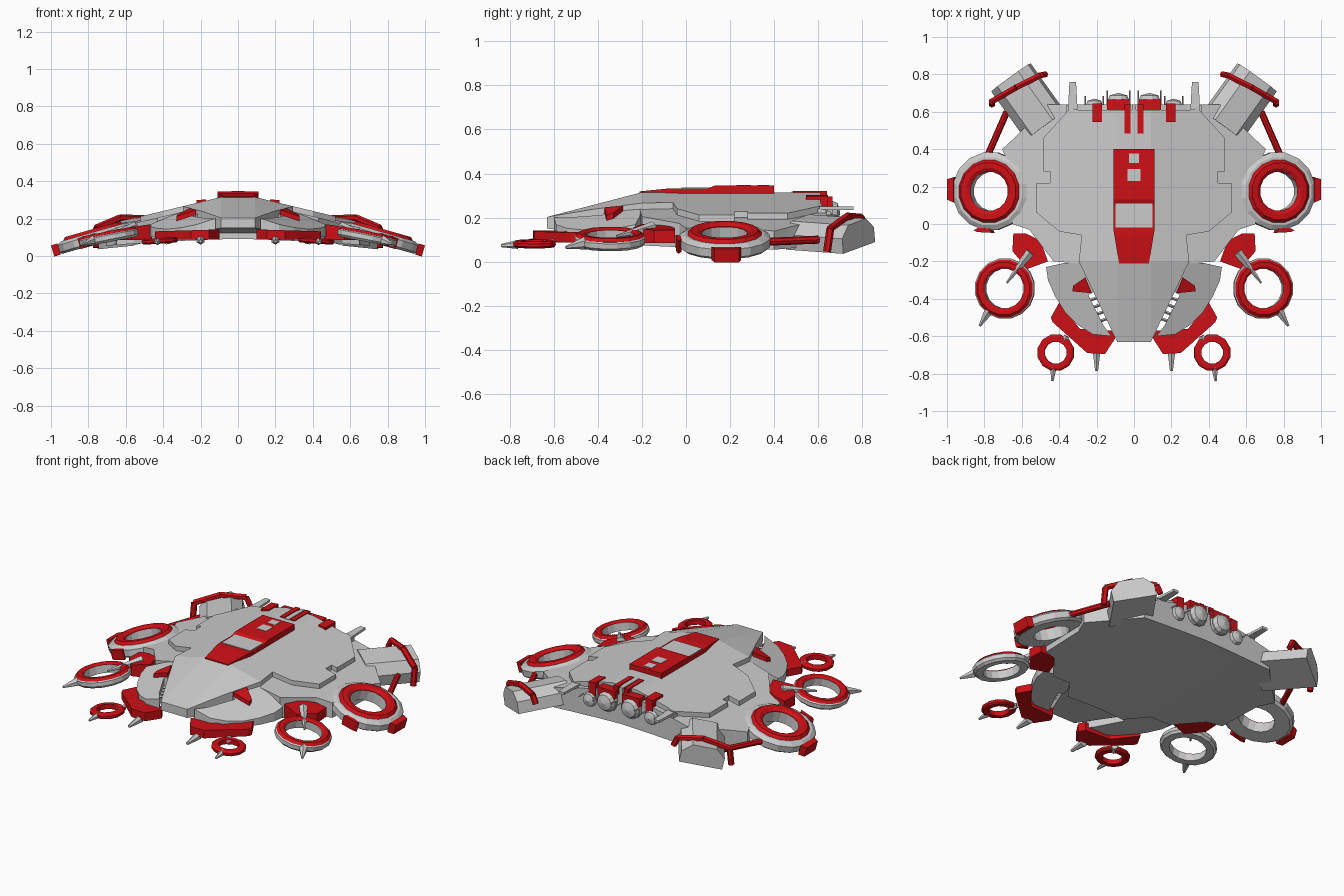
import bpy, bmesh, math
from mathutils import Vector, Matrix

if "Cube" in bpy.data.objects:
    bpy.data.objects.remove(bpy.data.objects["Cube"])

RED = bpy.data.materials.new("red_paint")
RED.diffuse_color = (0.62, 0.005, 0.008, 1)
RED.use_nodes = True
RED.node_tree.nodes["Principled BSDF"].inputs["Base Color"].default_value = RED.diffuse_color
GREY = None


def finish(bm, name, mat=None):
    bmesh.ops.remove_doubles(bm, verts=bm.verts, dist=1e-5)
    bmesh.ops.recalc_face_normals(bm, faces=bm.faces)
    me = bpy.data.meshes.new(name)
    bm.to_mesh(me)
    bm.free()
    ob = bpy.data.objects.new(name, me)
    bpy.context.collection.objects.link(ob)
    if mat:
        me.materials.append(mat)
    ob.modifiers.new("mirror", 'MIRROR').use_clip = True
    return ob


def slab(name, outline, top, bot, mat=GREY, cuts=(), M=None):
    """Right-half outline raised between two heights (numbers or functions), mirrored."""
    zt = top if callable(top) else lambda x, y: top
    zb = bot if callable(bot) else lambda x, y: bot
    bm = bmesh.new()
    bm.faces.new([bm.verts.new((x, y, 0)) for x, y in outline])
    for co, no in cuts:
        bmesh.ops.bisect_plane(bm, geom=bm.verts[:] + bm.edges[:] + bm.faces[:],
                               plane_co=(*co, 0), plane_no=(*no, 0))
    low = bm.verts[:]
    ret = bmesh.ops.extrude_face_region(bm, geom=bm.faces[:], use_keep_orig=True)
    high = [g for g in ret["geom"] if isinstance(g, bmesh.types.BMVert)]
    for v in low:
        v.co.z = zb(v.co.x, v.co.y)
    for v in high:
        v.co.z = zt(v.co.x, v.co.y)
    if M is None:   # open the seam on the mirror plane
        seam = [f for f in bm.faces if all(abs(v.co.x) < 1e-5 for v in f.verts)]
        bmesh.ops.delete(bm, geom=seam, context='FACES')
    else:
        bmesh.ops.transform(bm, matrix=M, verts=bm.verts)
    return finish(bm, name, mat)


def lathe(name, prof, M, n=16, mat=GREY):
    """Closed (radius, height) profile turned around local z."""
    bm = bmesh.new()
    rows = []
    for i in range(n):
        a = 2 * math.pi * (i + .5) / n
        rows.append([bm.verts.new(M @ Vector((r * math.cos(a), r * math.sin(a), z))) for r, z in prof])
    k = len(prof)
    for i in range(n):
        a, b = rows[i], rows[(i + 1) % n]
        for j in range(k):
            bm.faces.new((a[j], b[j], b[(j + 1) % k], a[(j + 1) % k]))
    return finish(bm, name, mat)


def bars(name, pts, r1, r2, n=6, mat=GREY):
    """Straight tapering rods joining a run of points."""
    bm = bmesh.new()
    for p, q in zip(pts, pts[1:]):
        p, q = Vector(p), Vector(q)
        d = q - p
        M = Matrix.Translation((p + q) / 2) @ d.to_track_quat('Z', 'Y').to_matrix().to_4x4()
        bmesh.ops.create_cone(bm, cap_ends=True, segments=n, radius1=r1, radius2=r2,
                              depth=d.length, matrix=M)
    return finish(bm, name, mat)


def rect(x0, x1, y0, y1):
    return [(x0, y0), (x1, y0), (x1, y1), (x0, y1)]


# hull: lower body and raised armour deck
def deck_z(x, y):
    ridge = .315 if y > -.2 else .315 + .26 * (y + .2)
    drop = .24 if y > -.2 else .24 + .2 * (y + .2)
    return ridge - drop * max(0, x - .09)


def body_z(x, y):
    return min(.27, .308 - .24 * x) if y > -.25 else .2


def belly(x, y):
    return .092 - .025 * x - .04 * x * x


def cheek_z(x, y):
    return .345 - .36 * x + .25 * (y + .2)


strips = [((x, 0), (1, 0)) for x in (.15, .3, .45, .6)]
slab("lower_hull", [(0, -.34), (.2, -.34), (.3, -.21), (.43, -.2), (.56, -.03), (.65, .0), (.66, .3), (.705, .4),
                    (.64, .46), (.46, .64), (0, .64)], body_z, belly, cuts=strips + [((0, -.2), (0, 1))])
slab("upper_deck", [(0, -.63), (.09, -.63), (.295, -.2), (.28, -.06), (.4, -.04), (.52, .06), (.52, .22), (.45, .22),
                    (.45, .28), (.485, .28), (.485, .46), (.34, .62), (.3, .61), (0, .61)],
     deck_z, lambda x, y: max(.11, .15 - .1 * (y + .63)),
     cuts=[((.09, 0), (1, 0)), ((0, -.2), (0, 1)), ((0, -.42), (0, 1))])
# front cheeks beside the nose, joined by small rungs
slab("cheek", [(.27, -.2), (.38, -.21), (.47, -.23), (.46, -.3), (.42, -.39), (.37, -.47), (.3, -.54), (.22, -.59),
               (.12, -.6), (.165, -.54), (.245, -.38), (.21, -.36)],
     cheek_z, lambda x, y: .12 - .04 * x)
for i in range(4):
    x, y = .148 + i * .0185, -.51 + i * .037
    bars("cheek_rung", [(x - .02, y + .01, .17), (x + .035, y - .01, .17)], .008, .008, 4)
slab("cheek_marker", [(.225, -.37), (.33, -.36), (.325, -.33), (.26, -.285)],
     lambda x, y: cheek_z(x, y) + .025, lambda x, y: cheek_z(x, y) - .01, RED)

# red spine with canopy and hatches
slab("spine_front", [(0, -.21), (.08, -.21), (.11, -.03), (.11, .13), (0, .13)],
     lambda x, y: min(.333, .333 + .1 * (y + .07)), .28, RED, cuts=[((0, -.07), (0, 1))])
slab("spine_rear", rect(0, .11, .1, .4), lambda x, y: .345 if y > .12 else .333, .29, RED,
     cuts=[((0, .13), (0, 1))])
slab("canopy", rect(0, .098, -.02, .12), .337, .3)
slab("front_hatch", rect(0, .034, .23, .295), .347, .3)
slab("rear_hatch", rect(0, .027, .325, .377), .347, .3)

# rear engines
for x, z, r, y in ((.083, .22, .06, .7), (.212, .19, .048, .67)):
    M = Matrix.Translation((x, y, z)) @ Matrix.Rotation(-math.pi / 2, 4, 'X')
    lathe("engine_nozzle", [(.001, .0), (r * .55, -.008), (r * .8, -.012), (r, -.04), (r, -.12), (.001, -.12)], M, 12)
    lathe("engine_collar", [(r, -.05), (r * 1.1, -.05), (r * 1.1, -.035), (r, -.035)], M, 12)
    for k in (-1, 1):
        bars("engine_pin", [(x + k * r, .6, z + .02), (x + k * r, y + .015, z + .02)], .005, .004, 4)
slab("inner_engine_cowl", rect(.025, .145, .61, .665), .295, .24, RED)
slab("inner_cowl_strip", rect(.02, .05, .485, .64), .32, .25, RED)
slab("outer_engine_cowl", rect(.172, .222, .545, .645), lambda x, y: .303 - .1 * (x - .172), .2, RED)
slab("rear_center_strip", rect(0, .012, .48, .64), .318, .2)
slab("tail_prong", [(.3, .58), (.355, .58), (.345, .76), (.31, .76)], .25, .235)
slab("rear_wall_block", rect(.26, .36, .57, .635), .24, .1)

# angled rear pods
axis = Vector((.58, .815, -.06)).normalized()
side = Vector((.815, -.58, -.22))
side = (side - axis * side.dot(axis)).normalized()
up = side.cross(axis)
P = Matrix.Translation((.575, .66, .125)) @ Matrix((side, up, axis)).transposed().to_4x4()
slab("rear_pod", [(-.125, -.055), (.125, -.055), (.125, .015), (.07, .066), (-.07, .066), (-.125, .015)],
     .15, -.17, M=P)
bars("pod_band", [(.76, .64, .045), (.76, .655, .15), (.63, .73, .205), (.5, .795, .2), (.475, .8, .15)],
     .018, .018, 6, RED)
bars("pod_strut", [(.68, .6, .1), (.785, .36, .09)], .018, .018, 8, RED)


# lift rings
def tilted(x, y, z, deg):
    return Matrix.Translation((x, y, z)) @ Matrix.Rotation(math.radians(deg), 4, 'Y')


R1 = tilted(.765, .175, .095, 16)
lathe("large_ring", [(.105, -.032), (.195, -.032), (.21, -.02), (.21, .018), (.185, .034), (.105, .034)], R1, 16)
lathe("large_ring_band", [(.106, .025), (.106, .038), (.125, .05), (.155, .05), (.172, .032), (.16, .025)], R1, 16, RED)
slab("ring_outer_clamp", [(.2, -.06), (.236, -.045), (.236, .065), (.2, .075)], .028, -.034, RED, M=R1)
slab("ring_front_clamp", [(-.01, -.222), (.07, -.218), (.09, -.208), (.06, -.195), (0, -.2)], .025, -.035, RED, M=R1)

R2 = tilted(.69, -.345, .1, 11)
lathe("middle_ring", [(.107, -.025), (.15, -.025), (.163, -.012), (.163, .012), (.15, .022), (.107, .022)], R2, 16)
lathe("middle_ring_band", [(.108, .015), (.108, .024), (.12, .032), (.142, .032), (.157, .018), (.15, .015)],
      R2, 16, RED)
bars("middle_ring_inner_spike", [(.555, -.15, .155), (.68, -.315, .115)], .028, .006, 6)
bars("middle_ring_outer_spike", [(.77, -.455, .085), (.825, -.545, .065)], .03, .007, 6)
slab("middle_ring_mount", [(.5, -.09), (.46, -.2), (.57, -.24), (.65, -.145), (.645, -.05), (.58, -.05)],
     lambda x, y: .24 - .15 * x, .085, RED)

R3 = tilted(.418, -.688, .08, 4)
lathe("small_ring", [(.06, -.014), (.09, -.014), (.1, -.006), (.1, .008), (.088, .016), (.06, .016)], R3, 12, RED)
bars("small_ring_spike", [(.43, -.765, .078), (.437, -.84, .073)], .02, .007, 6)
bars("small_ring_post", [(.36, -.6, .085), (.385, -.64, .08)], .018, .018, 6)

# red front mandibles
slab("mandible", [(.40, -.42), (.445, -.5), (.435, -.525), (.25, -.69), (.155, -.695), (.1, -.61), (.12, -.57),
                  (.29, -.56)], lambda x, y: .145 - .03 * x, .088, RED)
bars("mandible_spike", [(.2, -.68, .085), (.2, -.785, .078)], .024, .009, 6)
